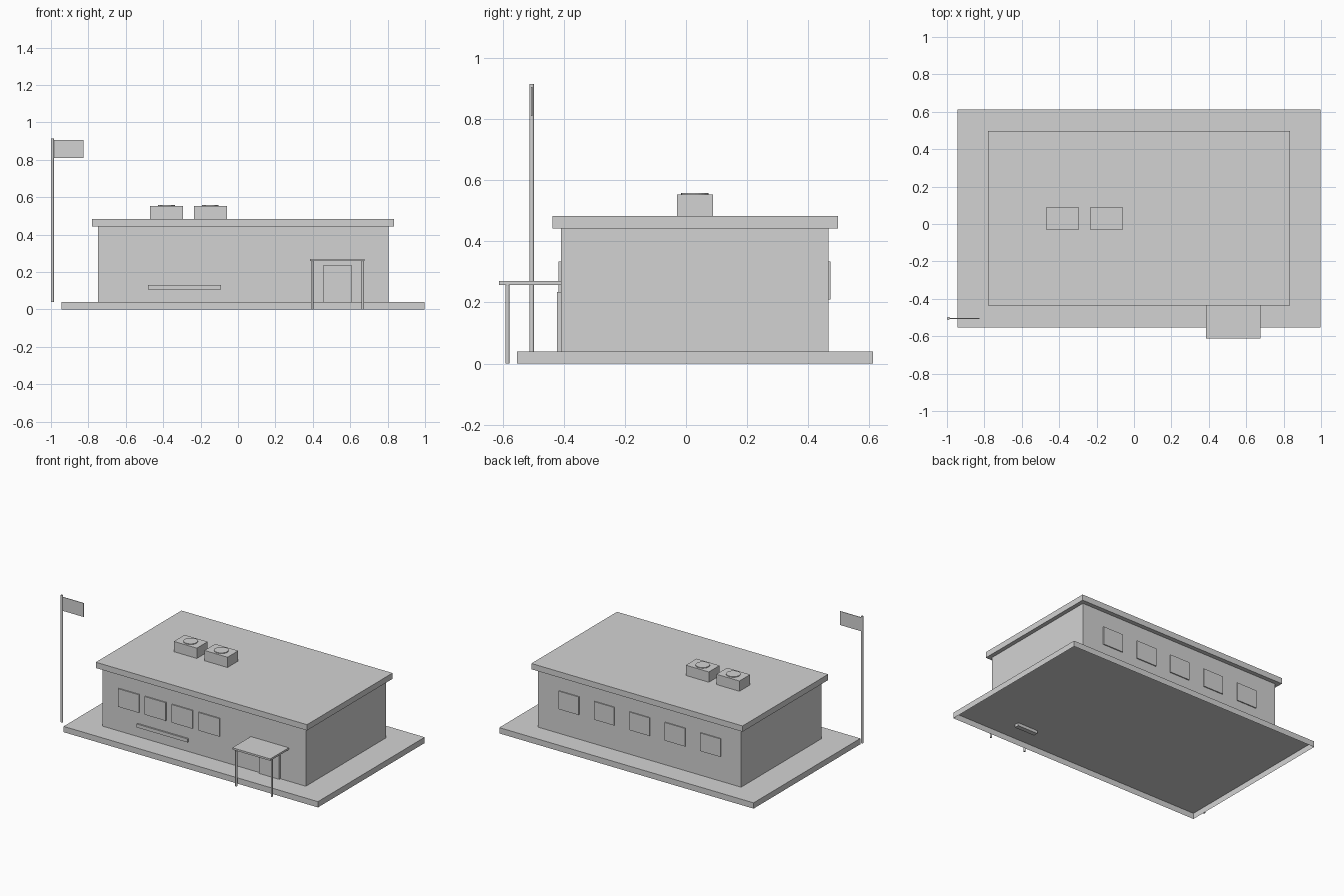
import bpy
import bmesh

if "Cube" in bpy.data.objects:
    bpy.data.objects.remove(bpy.data.objects["Cube"])

grey = bpy.data.materials.new("plain grey")
grey.diffuse_color = (0.65, 0.65, 0.65, 1)
grey.use_nodes = True
grey.node_tree.nodes["Principled BSDF"].inputs["Base Color"].default_value = grey.diffuse_color


def finish(bm, name):
    mesh = bpy.data.meshes.new(name)
    bm.to_mesh(mesh)
    bm.free()
    mesh.materials.append(grey)
    obj = bpy.data.objects.new(name, mesh)
    bpy.context.collection.objects.link(obj)
    return obj


def box(name, x, y, z, open_bottom=False):
    """Box from (min, max) ranges on each axis."""
    bm = bmesh.new()
    bmesh.ops.create_cube(bm, size=1)
    for v in bm.verts:
        v.co = [r[0] + (c + 0.5) * (r[1] - r[0]) for c, r in zip(v.co, (x, y, z))]
    if open_bottom:
        bm.normal_update()
        down = [f for f in bm.faces if f.normal.z < -0.5]
        bmesh.ops.delete(bm, geom=down, context='FACES_ONLY')
    return finish(bm, name)


def cylinder(name, x, y, z, radius, sides):
    """Upright flat-sided cylinder over the height range z."""
    bm = bmesh.new()
    bmesh.ops.create_cone(bm, cap_ends=True, segments=sides, radius1=radius,
                          radius2=radius, depth=z[1] - z[0])
    bmesh.ops.translate(bm, verts=bm.verts, vec=(x, y, (z[0] + z[1]) / 2))
    return finish(bm, name)


# Hollow ground slab, walls and overhanging flat roof
box("base_slab", (-0.945, 0.998), (-0.553, 0.612), (0, 0.04), open_bottom=True)
box("walls", (-0.748, 0.805), (-0.41, 0.467), (0.04, 0.445))
box("roof", (-0.78, 0.833), (-0.437, 0.497), (0.443, 0.483))

# Front and back window plates
for i in range(4):
    cx = -0.545 + i * 0.205
    box("front_window", (cx - 0.08, cx + 0.08), (-0.418, -0.40), (0.21, 0.335))
for i in range(5):
    cx = -0.517 + i * 0.2705
    box("back_window", (cx - 0.077, cx + 0.077), (0.455, 0.474), (0.21, 0.335))

# Blank sign board, and a door whose foot sinks into the slab
box("sign_board", (-0.48, -0.09), (-0.421, -0.40), (0.107, 0.131))
box("door", (0.455, 0.61), (-0.422, -0.39), (0.02, 0.234))

# Entrance canopy on two posts
box("canopy", (0.385, 0.675), (-0.612, -0.41), (0.258, 0.271))
for x in (0.396, 0.668):
    cylinder("canopy_post", x, -0.585, (0, 0.258), 0.0065, 12)

# Rooftop air units with fan discs
for x in (-0.382, -0.148):
    box("air_unit", (x - 0.088, x + 0.088), (-0.029, 0.088), (0.483, 0.554))
    cylinder("air_unit_fan", x, 0.029, (0.552, 0.559), 0.045, 24)

# Flagpole and flag
cylinder("flagpole", -0.992, -0.505, (0.04, 0.915), 0.008, 12)
box("flag", (-0.99, -0.825), (-0.507, -0.503), (0.81, 0.905))
